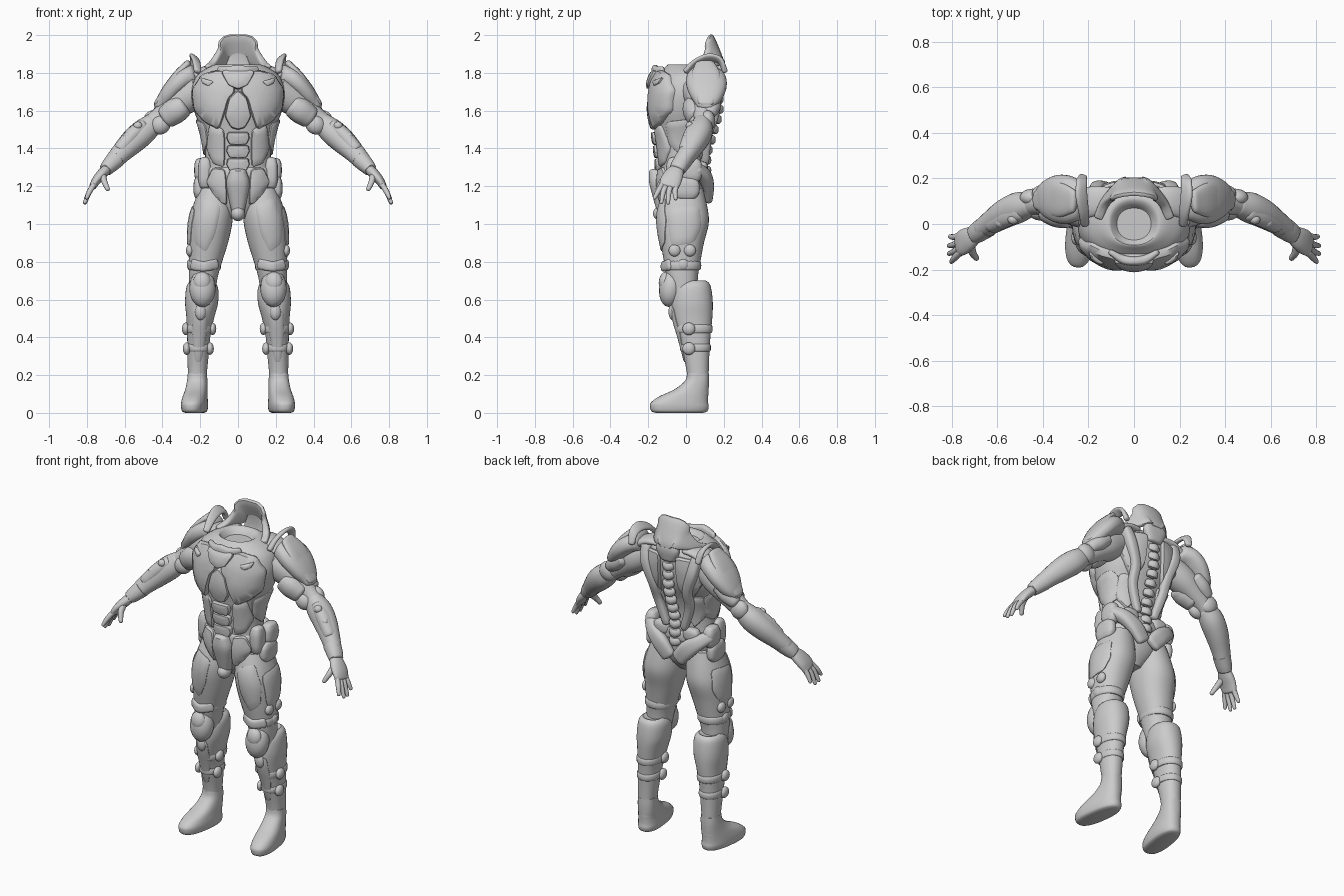
import bpy, bmesh, math
from mathutils import Vector, Matrix
from mathutils.bvhtree import BVHTree

grey = bpy.data.materials.new("armour_grey")
grey.diffuse_color = (0.6, 0.6, 0.6, 1)


def finish(name, bm, mirror):
    bmesh.ops.recalc_face_normals(bm, faces=bm.faces)
    me = bpy.data.meshes.new(name)
    bm.to_mesh(me)
    bm.free()
    me.materials.append(grey)
    ob = bpy.data.objects.new(name, me)
    bpy.context.collection.objects.link(ob)
    if mirror:
        ob.modifiers.new("mirror", 'MIRROR').use_mirror_merge = False
    return ob


def spline(rows, steps):
    """Smooth interpolation through rows of numbers."""
    out = []
    for i in range(len(rows) - 1):
        p = [Vector(rows[min(max(i + k, 0), len(rows) - 1)]) for k in (-1, 0, 1, 2)]
        for s in range(steps):
            t = s / steps
            out.append(p[1] + 0.5 * t * (p[2] - p[0] + t * (2 * p[0] - 5 * p[1] + 4 * p[2] - p[3]
                       + t * (3 * (p[1] - p[2]) + p[3] - p[0]))))
    return out + [Vector(rows[-1])]


def loft(name, rows, ref=(0, 1, 0), level=False, p=2.2, n=24, steps=4, dome=0.0, mirror=True):
    """Rows of x, y, z, radius along ref, radius across."""
    rows = spline(rows, steps)
    bm, rings, ref = bmesh.new(), [], Vector(ref).normalized()
    frames = []
    for i, r in enumerate(rows):
        c = Vector(r[:3])
        t = (Vector(rows[min(i + 1, len(rows) - 1)][:3]) - Vector(rows[max(i - 1, 0)][:3])).normalized()
        if level:
            t = Vector((0, 0, 1))
        b = t.cross(ref).normalized()
        frames.append((c, t, b.cross(t).normalized(), b, r[3], r[4]))
    if dome:
        for end, sg in ((0, -1), (-1, 1)):
            c, t, u, v, a, b = frames[end]
            extra = [(c + t * sg * dome * math.sin(q), t, u, v, a * math.cos(q), b * math.cos(q))
                     for q in (0.5, 1.0, 1.35)]
            frames = frames + extra if sg > 0 else extra[::-1] + frames
    for c, t, u, v, a, b in frames:
        ring = []
        for k in range(n):
            q = 2 * math.pi * k / n
            co, si = math.cos(q), math.sin(q)
            f = (abs(co) ** p + abs(si) ** p) ** (-1 / p)
            ring.append(bm.verts.new(c + u * (a * co * f) + v * (b * si * f)))
        rings.append(ring)
    for r0, r1 in zip(rings, rings[1:]):
        for k in range(n):
            bm.faces.new((r0[k], r0[(k + 1) % n], r1[(k + 1) % n], r1[k]))
    bm.faces.new(rings[0])
    bm.faces.new(rings[-1])
    return finish(name, bm, mirror)


def blob(name, loc, rad, rot=(0, 0, 0), mirror=True):
    bm = bmesh.new()
    bmesh.ops.create_uvsphere(bm, u_segments=20, v_segments=12, radius=1)
    m = Matrix.Translation(loc)
    for ax, d in zip("ZYX", reversed(rot)):
        m = m @ Matrix.Rotation(math.radians(d), 4, ax)
    bm.transform(m @ Matrix.Diagonal((*rad, 1)))
    return finish(name, bm, mirror)


def plate(name, base, pts, view="front", t=0.02, sym=False):
    """Raised armour panel: outline laid on the base surface along a view."""
    me = base.data
    tree = BVHTree.FromPolygons([v.co for v in me.vertices], [f.vertices for f in me.polygons])
    if sym:
        pts = pts + [(-x, z) for x, z in reversed(pts) if x > 1e-4]
    pts = [Vector(q) for q in pts]
    fine = [a.lerp(b, k / 5) for a, b in zip(pts, pts[1:] + pts[:1]) for k in range(5)]
    fine = [(fine[i - 1] + 2 * fine[i] + fine[(i + 1) % len(fine)]) / 4 for i in range(len(fine))]
    mid = sum(fine, Vector((0, 0))) / len(fine)
    out = {"front": Vector((0, -1, 0)), "back": Vector((0, 1, 0)), "side": Vector((1, 0, 0))}[view]

    def lay(q, off):
        o = Vector((0, q.x, q.y)) if view == "side" else Vector((q.x, 0, q.y))
        hit, nor = tree.ray_cast(o + out, -out)[:2]
        if hit is None:
            hit, nor = tree.find_nearest(o + out * 0.12)[:2]
        return hit + (nor + out).normalized() * off
    bm, rings = bmesh.new(), []
    for s, off in ((1, -0.012), (1, t * 0.55), (0.93, t), (0.6, t * 1.15), (0.25, t * 1.2)):
        rings.append([bm.verts.new(lay(mid + (q - mid) * s, off)) for q in fine])
    n = len(fine)
    for r0, r1 in zip(rings, rings[1:]):
        for k in range(n):
            bm.faces.new((r0[k], r0[(k + 1) % n], r1[(k + 1) % n], r1[k]))
    bm.faces.new(rings[-1])
    return finish(name, bm, not sym)


def strap(name, x, y, z, a, b, h):
    loft(name, [(x, y, z - h, a * .93, b * .93), (x, y, z - h * .6, a, b),
                (x, y, z + h * .6, a, b), (x, y, z + h, a * .93, b * .93)], level=True, steps=2)


# Torso body with a sunken neck opening
torso = loft("torso", [(0, -.03, 1.03, .06, .05), (0, -.02, 1.1, .105, .12), (0, -.02, 1.2, .125, .18),
                       (0, -.025, 1.3, .115, .175), (0, -.03, 1.4, .12, .175), (0, -.025, 1.5, .14, .195),
                       (0, -.012, 1.6, .17, .233), (0, 0, 1.7, .172, .247), (0, .01, 1.78, .162, .222),
                       (0, .015, 1.825, .13, .165), (0, .01, 1.845, .105, .115), (0, .0, 1.835, .09, .095),
                       (0, 0, 1.81, .07, .075)], level=True, n=40, mirror=False)
# Chest and abdomen panels
plate("breast_plate", torso, [(.015, 1.79), (.1, 1.81), (.185, 1.79), (.238, 1.71), (.225, 1.6), (.17, 1.54),
                              (.1, 1.5), (.075, 1.57), (.05, 1.66), (.015, 1.7)], t=.028)
plate("sternum_plate", torso, [(0, 1.71), (.045, 1.67), (.07, 1.57), (.035, 1.51), (0, 1.5)], t=.022, sym=True)
plate("chest_notch", torso, [(0, 1.81), (.09, 1.8), (.05, 1.73), (0, 1.71)], t=.04, sym=True)
plate("chest_vent", torso, [(.12, 1.75), (.19, 1.77), (.18, 1.74), (.15, 1.725)], t=.036)
for i, z in enumerate((1.455, 1.385, 1.315)):
    plate(f"belly_plate_{i}", torso, [(0, z + .032), (.055, z + .032), (.06, z), (.045, z - .032), (0, z - .036)],
          t=.022, sym=True)
plate("waist_plate", torso, [(.07, 1.5), (.15, 1.53), (.165, 1.4), (.13, 1.32), (.07, 1.3)], t=.014)
plate("rib_plate", torso, [(-.11, 1.54), (.06, 1.56), (.08, 1.42), (-.02, 1.36), (-.09, 1.42)], "side", .012)
plate("groin_plate", torso, [(.065, 1.29), (.13, 1.3), (.165, 1.22), (.1, 1.12), (.055, 1.1)], t=.02)
loft("crotch_guard", [(0, -.115, 1.07, .04, .035), (0, -.125, 1.14, .05, .05), (0, -.135, 1.22, .06, .062),
                      (0, -.13, 1.28, .065, .045)], level=True, p=2.8, dome=.015, mirror=False)
blob("crotch_knob", (0, -.13, 1.055), (.038, .045, .04), mirror=False)

# Back frame, rump guards and spine
plate("shoulder_blade", torso, [(.05, 1.79), (.15, 1.78), (.215, 1.68), (.16, 1.58), (.1, 1.5), (.06, 1.6)],
      "back", .02)
loft("back_strake", [(.17, .135, 1.79, .03, .03), (.155, .16, 1.7, .03, .032), (.115, .15, 1.58, .026, .028),
                     (.105, .115, 1.47, .024, .026), (.06, .1, 1.33, .022, .022)], p=3, dome=.015)
plate("flank_plate", torso, [(.07, 1.52), (.17, 1.54), (.16, 1.4), (.11, 1.33), (.08, 1.38)], "back", .015)
loft("rump_guard", [(.2, .05, 1.29, .035, .035), (.15, .095, 1.255, .036, .042), (.09, .118, 1.205, .03, .05),
                    (.035, .12, 1.14, .022, .045)], p=2.8, dome=.015)
for i in range(10):
    z = 1.24 + i * .054
    y = .1 + .065 * min(1, max(0, (z - 1.38) / .22))
    loft(f"spine_{i}", [(-.024, y, z - .004, .02, .018), (0, y + .012, z - .01, .025, .022),
                        (.024, y, z - .004, .02, .018)], ref=(0, 0, 1), p=3, n=12, dome=.01, mirror=False)
# Collar rising behind the neck, and throat guard
half = [(.155, .03, 1.83, .012, .02), (.13, .09, 1.845, .025, .02), (.085, .142, 1.885, .06, .017),
        (.055, .158, 1.915, .088, .015)]
loft("collar", half + [(0, .163, 1.92, .088, .016)] + [(-r[0], *r[1:]) for r in reversed(half)],
     ref=(0, -.4, 1), p=4, steps=3, dome=.008, mirror=False)
loft("collar_back", [(0, .165, 1.76, .03, .05), (0, .178, 1.82, .026, .075), (0, .175, 1.87, .02, .06),
                     (0, .165, 1.92, .014, .05)], p=3, level=True, dome=.01, mirror=False)
loft("throat_guard", [(-.1, -.125, 1.815, .02, .012), (-.05, -.155, 1.8, .035, .02), (0, -.163, 1.8, .042, .02),
                      (.05, -.155, 1.8, .035, .02), (.1, -.125, 1.815, .02, .012)],
     ref=(0, 0, 1), p=3, dome=.01, mirror=False)
loft("trapezius_plate", [(.09, .1, 1.82, .06, .022), (.16, .1, 1.815, .065, .025), (.23, .09, 1.78, .07, .03)],
     dome=.02)

# Belt with pouches
loft("belt", [(0, -.02, 1.235, .125, .187), (0, -.02, 1.25, .13, .193), (0, -.02, 1.285, .128, .19),
              (0, -.02, 1.3, .12, .183)], level=True, n=40, mirror=False)
for nm, loc, rad in (("hip_pouch", (.195, .03, 1.285), (.036, .055, .065)),
                     ("hip_front_pouch", (.175, -.06, 1.27), (.036, .045, .085)),
                     ("rear_pouch", (.1, .085, 1.29), (.05, .03, .04)),
                     ("hip_guard", (.205, .0, 1.19), (.03, .07, .06))):
    x, y, z = loc
    a, b, h = rad[1], rad[0], rad[2]
    loft(nm, [(x, y, z - h * .8, a * .8, b * .8), (x, y, z - h * .4, a, b), (x, y, z + h * .4, a, b),
              (x, y, z + h * .8, a * .8, b * .8)], level=True, p=3, dome=h * .2)

# Legs
thigh = loft("thigh", [(.12, -.01, 1.19, .1, .085), (.135, -.015, 1.08, .13, .108), (.145, -.015, 1.0, .135, .114),
                       (.158, -.02, .9, .115, .105), (.172, -.02, .8, .096, .088), (.183, -.02, .72, .083, .076),
                       (.19, -.01, .62, .07, .066)], level=True, n=32)
shin = loft("shin", [(.19, .045, .7, .06, .056), (.19, .04, .685, .084, .075), (.19, .033, .65, .102, .086),
                     (.193, .032, .58, .11, .087), (.2, .035, .5, .104, .073), (.208, .045, .4, .084, .061),
                     (.212, .055, .3, .068, .056), (.215, .063, .2, .057, .05), (.215, .063, .1, .056, .05)],
            level=True, n=32, dome=.012)
loft("boot", [(.23, -.035, 0, .125, .045), (.23, -.035, .008, .148, .06), (.23, -.035, .03, .156, .066),
              (.23, -.034, .055, .152, .066), (.227, -.012, .087, .13, .062), (.22, .03, .125, .09, .057),
              (.216, .058, .17, .063, .053), (.215, .063, .21, .057, .05)],
     ref=(-.14, 1, 0), level=True, p=2.5, n=32)
plate("thigh_plate", thigh, [(.09, 1.1), (.19, 1.14), (.235, 1.02), (.23, .9), (.17, .85), (.12, .95)], t=.007)
plate("outer_thigh_plate", thigh, [(-.1, 1.08), (.07, 1.1), (.08, .98), (.04, .9), (-.08, .88)], "side", .007)
plate("shin_plate", shin, [(.16, .56), (.24, .56), (.245, .42), (.225, .27), (.195, .27), (.165, .42)], t=.006)
strap("thigh_strap", .178, -.02, .78, .1, .087, .024)
strap("upper_shin_strap", .205, .042, .445, .098, .071, .022)
strap("lower_shin_strap", .21, .05, .345, .081, .064, .02)
for nm, z, xi, xo in (("upper", .445, .135, .277), ("lower", .34, .148, .272)):
    for side, x in (("inner", xi), ("outer", xo)):
        blob(f"{nm}_{side}_buckle", (x, .015, z), (.02, .034, .033))
blob("knee_pad", (.188, -.08, .66), (.07, .062, .1), (-8, 0, 0))
blob("knee_cap", (.19, -.112, .695), (.046, .032, .052), (-8, 0, 0))
blob("knee_drop", (.198, -.068, .535), (.03, .025, .045))
loft("strap_clasp", [(.12, -.09, .79, .03, .018), (.18, -.118, .775, .026, .016), (.235, -.085, .785, .03, .018)],
     ref=(0, 0, 1), p=3, dome=.015)
for i, (y, z) in enumerate(((-.06, .86), (.02, .86), (-.015, .785))):
    blob(f"thigh_stud_{i}", (.255 - (.86 - z) * .05, y, z), (.02, .032, .032))

# Arms
loft("upper_arm", [(.2, .06, 1.71, .085, .08), (.28, .08, 1.66, .08, .08), (.35, .09, 1.61, .064, .068),
                   (.42, .092, 1.555, .052, .056), (.47, .085, 1.515, .05, .055)], dome=.02)
loft("bicep_guard", [(.29, .045, 1.625, .062, .06), (.33, .05, 1.6, .066, .068), (.38, .065, 1.565, .058, .06)],
     dome=.02)
loft("tricep_guard", [(.33, .125, 1.66, .06, .04), (.375, .13, 1.625, .055, .045), (.42, .125, 1.59, .04, .035)],
     dome=.02)
blob("elbow_guard", (.445, .115, 1.545), (.055, .04, .058), (0, 35, 0))
blob("elbow_front", (.41, .055, 1.525), (.055, .04, .05), (0, 35, 0))
loft("forearm", [(.445, .088, 1.535, .05, .055), (.5, .075, 1.488, .066, .068), (.56, .048, 1.435, .063, .066),
                 (.62, .01, 1.375, .052, .054), (.665, -.022, 1.325, .044, .046)], dome=.015)
loft("forearm_guard", [(.505, .06, 1.52, .045, .035), (.56, .035, 1.47, .048, .04), (.625, .0, 1.395, .04, .036)],
     dome=.02)
loft("wrist_cuff", [(.645, -.01, 1.345, .049, .049), (.68, -.033, 1.31, .046, .043), (.7, -.047, 1.288, .042, .036)],
     dome=.008)
for i, (x, y, z) in enumerate(((.53, .02, 1.52), (.585, .005, 1.465), (.555, .075, 1.5))):
    blob(f"forearm_stud_{i}", (x, y, z), (.024, .022, .022))

# Hands
loft("palm", [(.69, -.042, 1.295, .034, .026), (.72, -.062, 1.265, .05, .028), (.75, -.08, 1.23, .056, .024),
              (.768, -.09, 1.2, .052, .019)], dome=.012)
tips = ((-.125, .8, -.165, 1.13), (-.102, .81, -.13, 1.105), (-.077, .81, -.095, 1.102), (-.052, .805, -.055, 1.125))
for i, (y, x1, y1, z1) in enumerate(tips):
    loft(f"finger_{i}", [(.762, y, 1.21, .015, .015), (.787, (y + y1) / 2 - .004, 1.17, .014, .014),
                         (x1, y1, z1 + .01, .01, .01)], n=12, dome=.01)
loft("thumb", [(.715, -.085, 1.26, .022, .018), (.708, -.125, 1.225, .018, .016), (.69, -.15, 1.185, .012, .012)],
     n=12, dome=.01)

# Shoulder armour
loft("shoulder_pad", [(.235, .1, 1.79, .085, .055), (.285, .105, 1.77, .105, .056), (.335, .11, 1.725, .105, .052),
                      (.385, .108, 1.665, .08, .042), (.42, .1, 1.625, .045, .025)], n=32, p=2.4, dome=.02)
loft("shoulder_ridge", [(.265, .1, 1.85, .05, .018), (.32, .105, 1.795, .075, .02), (.372, .108, 1.725, .07, .02),
                        (.43, .105, 1.64, .04, .014)], p=2.6, dome=.015)
loft("shoulder_lip", [(.215, .0, 1.81, .018, .014), (.22, .05, 1.855, .024, .012), (.23, .12, 1.88, .03, .012),
                      (.23, .18, 1.865, .026, .012), (.225, .205, 1.81, .018, .014)], ref=(1, 0, .8), p=2.8, dome=.01)

# Smooth shading with crisp edges
bpy.ops.object.select_all(action='SELECT')
bpy.context.view_layer.objects.active = torso
bpy.ops.object.shade_smooth_by_angle(angle=math.radians(40))
